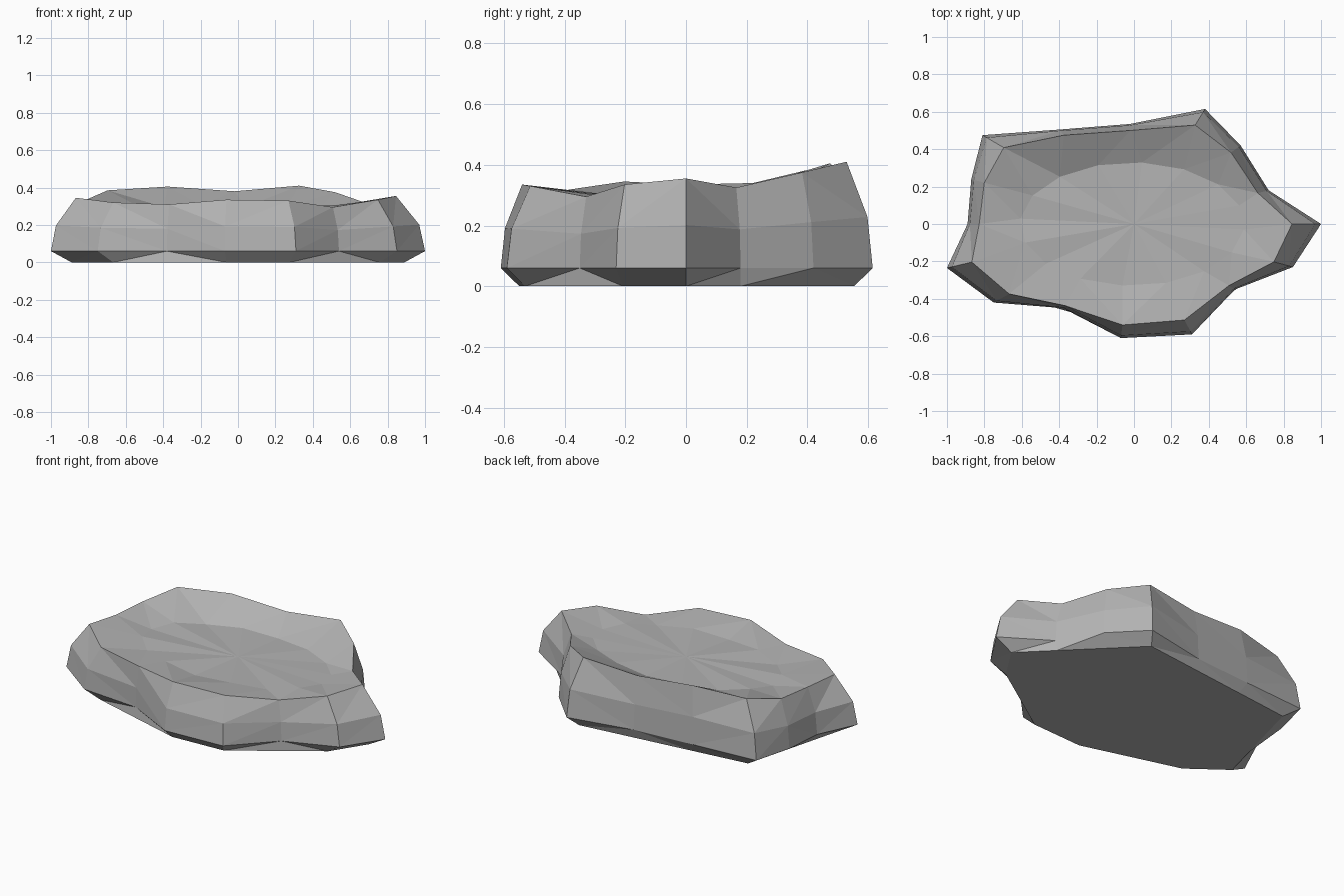
import bpy
import bmesh
from math import cos, sin, radians

default_cube = bpy.data.objects.get("Cube")
if default_cube:
    bpy.data.objects.remove(default_cube, do_unlink=True)

# Outline of the widest layer: x, y, inward scale of the rim, rim height
OUTLINE = [
    (1, 0, .845, .355), (.72, .18, .92, .325), (.57, .42, .91, .375), (.38, .615, .86, .41),
    (-.02, .535, .935, .38), (-.4, .505, .94, .405), (-.81, .475, .86, .385), (-.87, .24, .92, .34),
    (-.89, 0, .93, .335), (-1, -.235, .867, .345), (-.75, -.42, .89, .32), (-.38, -.45, .97, .31),
    (-.07, -.61, .885, .335), (.31, -.59, .87, .33), (.54, -.35, .94, .295), (.85, -.23, .88, .335),
]
COUNT = len(OUTLINE)
BELLY_Z = .06
FLOOR_Z = .3


def make_material(name, colour):
    mat = bpy.data.materials.new(name)
    mat.use_nodes = True
    mat.diffuse_color = colour
    shader = next(n for n in mat.node_tree.nodes if n.type == 'BSDF_PRINCIPLED')
    shader.inputs["Base Color"].default_value = colour
    shader.inputs["Roughness"].default_value = .9
    return mat


def convex_base(points):
    """Push hollow corners out until the footprint is convex."""
    pts = list(points)
    for _ in range(60):
        for i in range(COUNT):
            (ax, ay), (px, py), (bx, by) = pts[i - 1], pts[i], pts[(i + 1) % COUNT]
            dx, dy = bx - ax, by - ay
            scale = (ax * dy - ay * dx) / (px * dy - py * dx)
            if scale > 1:
                pts[i] = (px * scale, py * scale)
    return pts


def bridge(bm, lower, upper):
    for i in range(COUNT):
        j = (i + 1) % COUNT
        bm.faces.new((lower[i], lower[j], upper[j], upper[i]))


# Layers of the slab, from the footprint up to the sunken top
base = [(x, y, 0) for x, y in convex_base([(.89 * x, .9 * y) for x, y, s, z in OUTLINE])]
belly = [(x, y, BELLY_Z) for x, y, s, z in OUTLINE]
shoulder = []
rim = []
for x, y, s, z in OUTLINE:
    k = 1 + (s - 1) * .2
    shoulder.append((x * k, y * k, BELLY_Z + (z - BELLY_Z) * .48))
    rim.append((x * s, y * s, z))
hollow = []
for i in range(COUNT):
    angle = radians(i * 360 / COUNT - 5)
    hollow.append((.6 * cos(angle) - .01, .33 * sin(angle), FLOOR_Z + .006 * sin(3 * i)))

bm = bmesh.new()
rings = [[bm.verts.new(p) for p in layer] for layer in (base, belly, shoulder, rim, hollow)]
for lower, upper in zip(rings, rings[1:]):
    bridge(bm, lower, upper)

# Flat underside and fanned floor of the hollow
bm.faces.new(list(reversed(rings[0])))
centre = bm.verts.new((0, 0, FLOOR_Z))
for i in range(COUNT):
    bm.faces.new((rings[-1][i], rings[-1][(i + 1) % COUNT], centre))
bmesh.ops.triangulate(bm, faces=[f for f in bm.faces if len(f.verts) == 4])
bm.normal_update()

mesh = bpy.data.meshes.new("rock_slab")
bm.to_mesh(mesh)
bm.free()
mesh.materials.append(make_material("stone grey", (.45, .45, .45, 1)))
rock = bpy.data.objects.new("rock_slab", mesh)
bpy.context.collection.objects.link(rock)
